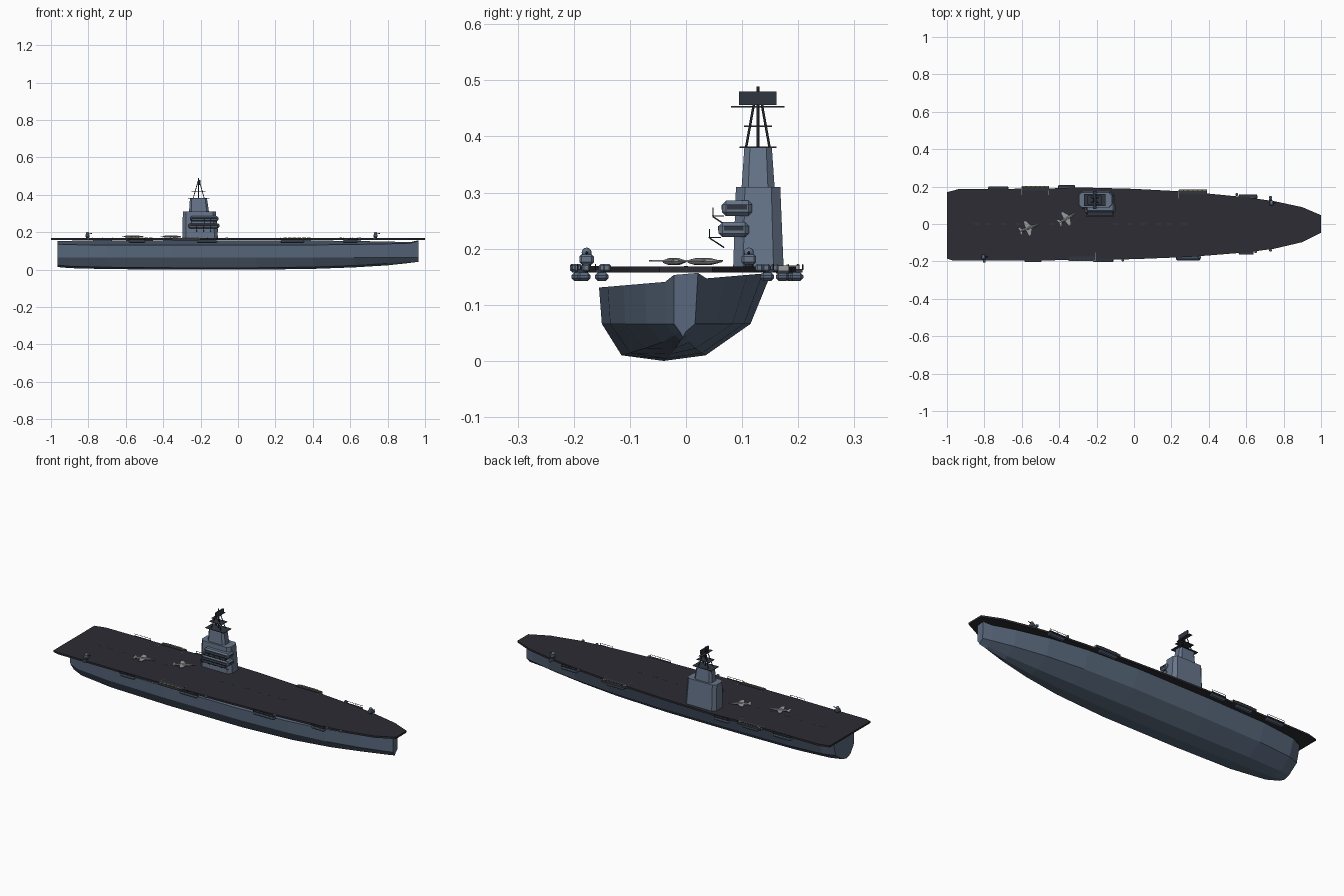
import bpy, bmesh, math
from mathutils import Vector, Matrix

if "Cube" in bpy.data.objects:
    bpy.data.objects.remove(bpy.data.objects["Cube"])


def material(name, col):
    m = bpy.data.materials.new(name)
    m.diffuse_color = (*col, 1)
    m.use_nodes = True
    m.node_tree.nodes["Principled BSDF"].inputs["Base Color"].default_value = m.diffuse_color
    return m


HULL = material("hull blue grey", (0.10, 0.14, 0.205))
ISLAND = material("island blue grey", (0.135, 0.18, 0.255))
DECK = material("deck charcoal", (0.026, 0.025, 0.033))
DARK = material("dark steel", (0.03, 0.036, 0.05))
LIGHT = material("aircraft grey", (0.32, 0.33, 0.34))
YELLOW = material("safety yellow", (0.55, 0.40, 0.06))
LINE = material("deck marking slate", (0.04, 0.048, 0.07))


def finish(name, bm, mat):
    bmesh.ops.recalc_face_normals(bm, faces=bm.faces)
    me = bpy.data.meshes.new(name)
    bm.to_mesh(me)
    bm.free()
    me.materials.append(mat)
    ob = bpy.data.objects.new(name, me)
    bpy.context.collection.objects.link(ob)
    return ob


def loft(name, rings, mat):
    """Join closed rings of points into a capped solid."""
    bm = bmesh.new()
    vs = [[bm.verts.new(p) for p in r] for r in rings]
    n = len(vs[0])
    for a, b in zip(vs, vs[1:]):
        for i in range(n):
            bm.faces.new((a[i], a[(i + 1) % n], b[(i + 1) % n], b[i]))
    bm.faces.new(vs[0])
    bm.faces.new(vs[-1])
    return finish(name, bm, mat)


def plan(x0, x1, y0, y1, z, c):
    """Rectangle with chamfered corners at height z."""
    return [(x0 + c, y0, z), (x1 - c, y0, z), (x1, y0 + c, z), (x1, y1 - c, z),
            (x1 - c, y1, z), (x0 + c, y1, z), (x0, y1 - c, z), (x0, y0 + c, z)]


def box(name, c, s, mat, bevel=0.0, rot=0.0):
    bm = bmesh.new()
    bmesh.ops.create_cube(bm, size=1, matrix=Matrix.Translation(c) @ Matrix.Rotation(rot, 4, 'Z')
                          @ Matrix.Diagonal((*s, 1)))
    if bevel:
        bmesh.ops.bevel(bm, geom=bm.edges[:], offset=bevel, segments=1, affect='EDGES')
    return finish(name, bm, mat)


def rod(name, a, b, r, mat, r2=None, sides=8):
    a, b = Vector(a), Vector(b)
    d = b - a
    bm = bmesh.new()
    bmesh.ops.create_cone(bm, cap_ends=True, segments=sides, radius1=r, radius2=r if r2 is None else r2,
                          depth=d.length, matrix=Matrix.Translation((a + b) / 2)
                          @ d.to_track_quat('Z', 'Y').to_matrix().to_4x4())
    return finish(name, bm, mat)


# Hull: stations of x, width factor, keel height, bilge fullness
def section(x, w, keel, full, lift=0.0):
    top = lambda y: 0.144 + 0.085 * y + lift
    pts = [(-0.155, None), (-0.150, 0.066), (-0.04 - 0.075 * full, keel + 0.01), (-0.04, keel),
           (-0.04 + 0.075 * full, keel + 0.01), (0.115, 0.066), (0.152, None)]
    return [(x, y * w, top(y * w) if z is None else z) for y, z in pts]


loft("hull", [section(-0.965, 0.60, 0.014, 0.8), section(-0.90, 0.80, 0.008, 0.9),
              section(-0.70, 0.95, 0.003, 1), section(-0.35, 1.0, 0, 1),
              section(0.10, 1.0, 0, 1), section(0.40, 0.90, 0.004, 0.95),
              section(0.62, 0.72, 0.012, 0.85), section(0.80, 0.47, 0.023, 0.7),
              section(0.92, 0.24, 0.036, 0.6), section(0.965, 0.14, 0.042, 0.5, 0.011)], HULL)

# Flight deck
edge = [(-1, -0.185), (-0.97, -0.195), (-0.60, -0.195), (-0.3, -0.193), (0, -0.188), (0.3, -0.176),
        (0.6, -0.152), (0.75, -0.132), (0.9, -0.097), (1, -0.047), (1, 0.047), (0.9, 0.09),
        (0.75, 0.122), (0.6, 0.143), (0.3, 0.172), (0, 0.188), (-0.3, 0.196), (-0.45, 0.19),
        (-0.94, 0.186), (-1, 0.17)]
loft("flight_deck", [[(x, y, z) for x, y in edge] for z in (0.158, 0.168)], DECK)
for i, x in enumerate((-0.84, -0.78, -0.70, -0.62, -0.52, -0.44, -0.1, -0.02, 0.05, 0.13, 0.19, 0.27)):
    box(f"centre_marking_{i}", (x, 0, 0.1683), (0.03, 0.007, 0.001), LINE)

# Deck edge lifts with yellow safety strips
for i, (x0, x1, y) in enumerate(((-0.60, -0.455, 0.19), (0.24, 0.39, 0.172), (-0.35, -0.205, -0.187))):
    s = math.copysign(1, y)
    xc, w = (x0 + x1) / 2, x1 - x0
    box(f"lift_{i}", (xc, y, 0.163), (w, 0.024, 0.014), DARK)
    for k in range(6):
        box(f"lift_strip_{i}_{k}", (x0 + w * (k + 0.5) / 6, y + s * 0.009, 0.1705),
            (w / 8, 0.004, 0.002), YELLOW)
    for x in (x0, x1):
        box(f"lift_end_{i}", (x, y - s * 0.012, 0.165), (0.002, 0.045, 0.008), LIGHT)

# Side sponsons
for i, (x, y, l) in enumerate(((-0.725, 0.188, 0.11), (-0.36, 0.197, 0.09), (0.61, 0.145, 0.10),
                               (-0.54, -0.192, 0.09), (-0.165, -0.192, 0.11), (0.29, -0.182, 0.13),
                               (0.60, -0.15, 0.08), (0.31, 0.172, 0.11), (-0.53, 0.19, 0.1))):
    box(f"sponson_{i}", (x, y, 0.150), (l, 0.024, 0.015), HULL, 0.005)
    s = math.copysign(1, y)
    box(f"catwalk_{i}", (x, y + s * 0.004, 0.161), (l * 0.95, 0.014, 0.006), DARK)
    box(f"catwalk_rail_{i}", (x, y + s * 0.011, 0.172), (l * 0.95, 0.0015, 0.0015), DARK)
    for e in (-0.47, 0, 0.47):
        rod(f"rail_post_{i}", (x + e * l, y + s * 0.011, 0.162), (x + e * l, y + s * 0.011, 0.172),
            0.001, DARK, sides=4)

# Small edge mounts
for i, (x, y) in enumerate(((0.65, -0.148), (0.73, -0.141), (0.35, -0.178), (-0.06, -0.193),
                            (0.55, 0.158), (0.73, 0.143), (0.73, 0.131), (-0.8, -0.2))):
    box(f"edge_mount_{i}", (x, y, 0.166), (0.014, 0.014, 0.014), ISLAND, 0.003)

# Close defence turrets
for i, (x, y) in enumerate(((-0.805, -0.177), (0.735, 0.112))):
    box(f"turret_base_{i}", (x, y, 0.181), (0.022, 0.026, 0.018), ISLAND, 0.004)
    rod(f"turret_pedestal_{i}", (x, y, 0.16), (x, y, 0.175), 0.008, DARK)
    bm = bmesh.new()
    bmesh.ops.create_uvsphere(bm, u_segments=10, v_segments=6, radius=0.009,
                              matrix=Matrix.Translation((x, y, 0.193)))
    finish(f"turret_dome_{i}", bm, ISLAND)
    rod(f"turret_barrel_{i}", (x, y, 0.19), (x + 0.024, y, 0.194), 0.002, DARK)

# Island tower
loft("island_lower", [plan(-0.297, -0.107, 0.084, 0.174, 0.166, 0.018),
                      plan(-0.295, -0.118, 0.089, 0.168, 0.31, 0.016)], ISLAND)
loft("island_upper", [plan(-0.262, -0.155, 0.099, 0.158, 0.308, 0.012),
                      plan(-0.257, -0.166, 0.104, 0.153, 0.381, 0.010)], ISLAND)

# Bridge galleries with dark window bands and walkways
for i, (y0, z, x0, x1) in enumerate(((0.064, 0.272, -0.255, -0.105), (0.058, 0.234, -0.265, -0.10))):
    xc, w = (x0 + x1) / 2, x1 - x0
    box(f"bridge_{i}", (xc, y0 + 0.027, z), (w, 0.054, 0.027), ISLAND, 0.007)
    box(f"bridge_window_front_{i}", (xc, y0, z + 0.002), (w - 0.02, 0.002, 0.008), DARK)
    for x in (x0, x1):
        box(f"bridge_window_end_{i}", (x, y0 + 0.027, z + 0.002), (0.002, 0.035, 0.008), DARK)
    box(f"walkway_{i}", (xc, y0 - 0.007, z - 0.014), (w * 0.9, 0.022, 0.002), DARK)
    box(f"walkway_rail_{i}", (xc, y0 - 0.016, z), (w * 0.9, 0.0015, 0.002), DARK)
    for k in range(5):
        x = xc + w * 0.9 * (k / 4 - 0.5)
        rod(f"walkway_post_{i}_{k}", (x, y0 - 0.016, z - 0.014), (x, y0 - 0.016, z), 0.001, DARK, sides=4)
        rod(f"walkway_brace_{i}_{k}", (x, y0 - 0.016, z - 0.015), (x, y0 + 0.01, z - 0.032), 0.0012,
            DARK, sides=4)

# Lattice mast, platforms and radar
MX, MY = -0.21, 0.128
box("mast_platform_low", (MX, MY, 0.381), (0.115, 0.066, 0.003), DARK)
box("mast_platform_mid", (MX, MY, 0.418), (0.075, 0.050, 0.003), DARK)
box("mast_yard", (MX, MY, 0.453), (0.018, 0.095, 0.003), DARK)
for sx in (-1, 1):
    for sy in (-1, 1):
        rod("mast_leg", (MX + sx * 0.03, MY + sy * 0.021, 0.38), (MX + sx * 0.003, MY + sy * 0.004, 0.475),
            0.0022, DARK, sides=6)
rod("mast_pole", (MX, MY, 0.38), (MX, MY, 0.489), 0.0028, DARK)
box("radar_panel", (MX + 0.006, MY, 0.468), (0.008, 0.067, 0.024), DARK)

# Parked aircraft: fuselage, swept wings, tailplanes and fins
for i, (x, y, a) in enumerate(((-0.56, -0.02, 0.35), (-0.355, 0.033, 0.55))):
    place = Matrix.Translation((x, y, 0)) @ Matrix.Rotation(a, 4, 'Z')
    parts = [loft(f"aircraft_{i}_body", [[(px, r * math.cos(t * math.pi / 4),
                                         0.177 + r * 0.8 * math.sin(t * math.pi / 4)) for t in range(8)]
                                        for px, r in ((-0.052, 0.004), (-0.03, 0.008), (0.02, 0.008),
                                                      (0.058, 0.0015))], LIGHT)]
    for s in (-1, 1):
        for nm, pts in (("wing", ((0.018, 0), (-0.005, 0.042), (-0.018, 0.042), (-0.022, 0))),
                        ("tailplane", ((-0.036, 0), (-0.048, 0.021), (-0.057, 0.021), (-0.054, 0)))):
            parts.append(loft(f"aircraft_{i}_{nm}",
                              [[(px, s * py, z) for px, py in pts] for z in (0.177, 0.1795)], LIGHT))
    for p in parts:
        p.matrix_world = place
